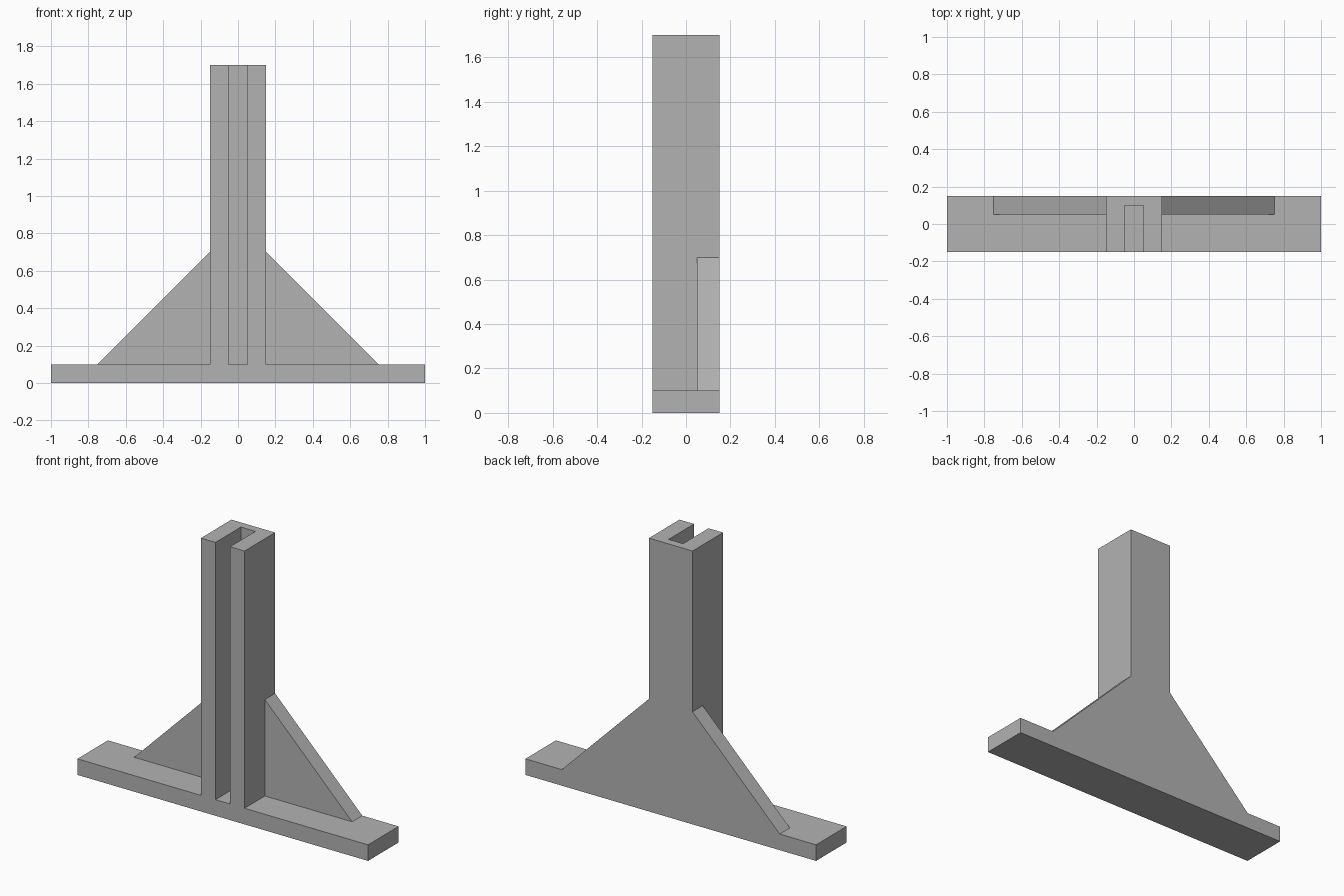
import bpy
import bmesh
from mathutils import Vector

cube = bpy.data.objects.get("Cube")
if cube:
    bpy.data.objects.remove(cube, do_unlink=True)

# Single plain grey finish
grey = bpy.data.materials.new("plain_grey")
grey.use_nodes = True
colour = (0.45, 0.45, 0.45, 1)
grey.diffuse_color = colour
grey.node_tree.nodes["Principled BSDF"].inputs["Base Color"].default_value = colour

BASE_TOP, POST_TOP = 0.1, 1.7
FRONT, BACK = -0.15, 0.15
POST_HALF, SLOT_HALF = 0.15, 0.05


def prism(name, outline, sweep):
    """Extrude a closed outline along a vector into a flat-faced solid."""
    bm = bmesh.new()
    face = bm.faces.new([bm.verts.new(p) for p in outline])
    swept = bmesh.ops.extrude_face_region(bm, geom=[face], use_keep_orig=True)
    moved = [v for v in swept["geom"] if isinstance(v, bmesh.types.BMVert)]
    bmesh.ops.translate(bm, verts=moved, vec=Vector(sweep))
    bmesh.ops.recalc_face_normals(bm, faces=bm.faces)
    mesh = bpy.data.meshes.new(name)
    bm.to_mesh(mesh)
    bm.free()
    mesh.materials.append(grey)
    obj = bpy.data.objects.new(name, mesh)
    bpy.context.collection.objects.link(obj)
    return obj


# Long flat foot
prism("base_plate",
      [(-1, FRONT, 0), (1, FRONT, 0), (1, BACK, 0), (-1, BACK, 0)],
      (0, 0, BASE_TOP))

# Upright channel, open at the front and the top
half = [(SLOT_HALF, 0.1), (SLOT_HALF, FRONT), (POST_HALF, FRONT), (POST_HALF, BACK)]
channel = half + [(-x, y) for x, y in reversed(half)]
prism("slotted_post", [(x, y, BASE_TOP) for x, y in channel],
      (0, 0, POST_TOP - BASE_TOP))

# Triangular braces flush with the back
for side, name in ((1, "left_brace"), (-1, "right_brace")):
    prism(name,
          [(side * POST_HALF, BACK, BASE_TOP),
           (side * 0.75, BACK, BASE_TOP),
           (side * POST_HALF, BACK, 0.7)],
          (0, -0.1, 0))
